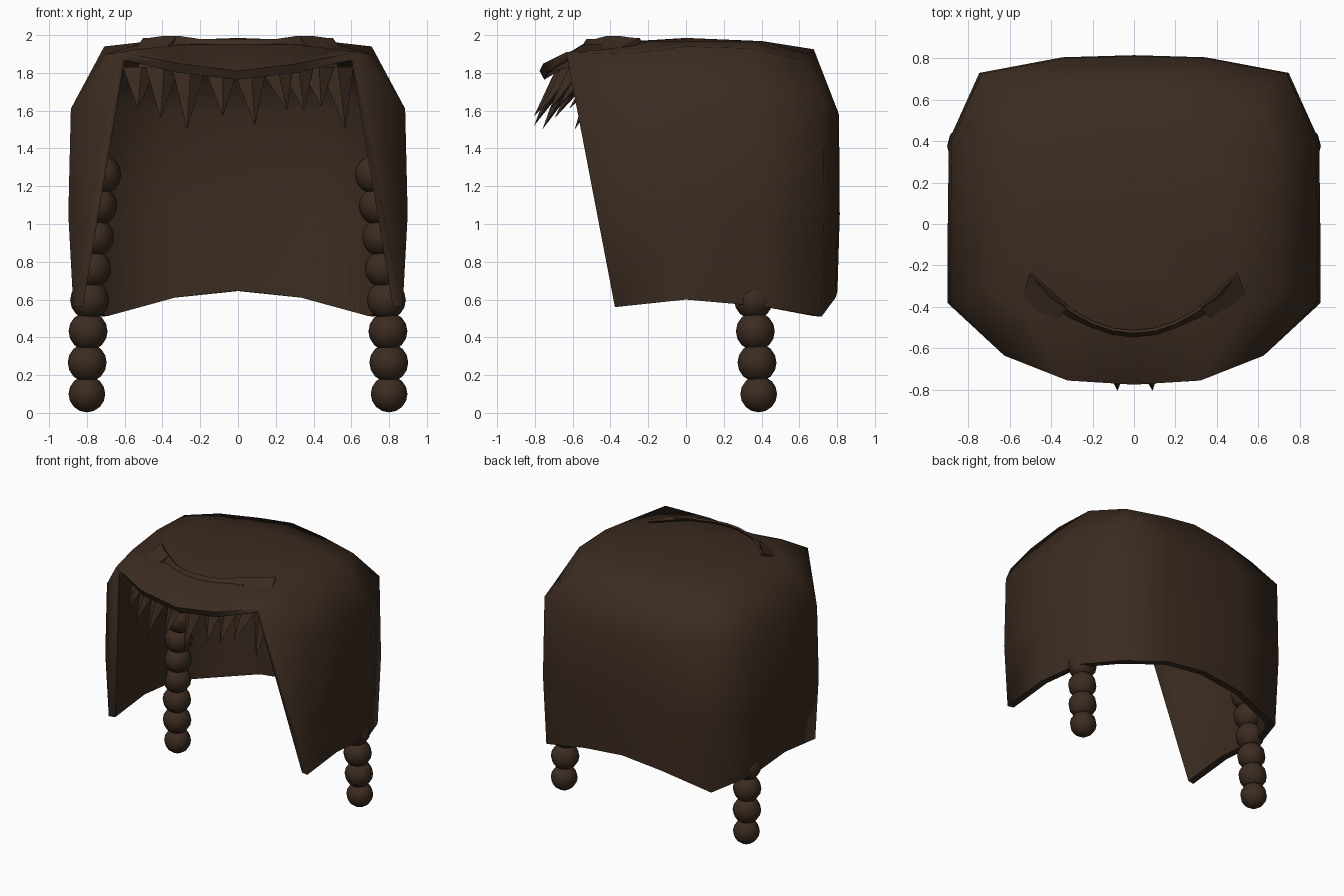
import bpy, bmesh
from mathutils import Vector

if "Cube" in bpy.data.objects:
    bpy.data.objects.remove(bpy.data.objects["Cube"])

brown = bpy.data.materials.new("dark brown hair")
brown.use_nodes = True
colour = (0.045, 0.025, 0.015, 1)
brown.diffuse_color = colour
bsdf = brown.node_tree.nodes["Principled BSDF"]
bsdf.inputs["Base Color"].default_value = colour
bsdf.inputs["Roughness"].default_value = 0.8


def finish(bm, name, mods=(), angle=1.0):
    """Turn a bmesh into an object, apply its modifiers and shade it."""
    mesh = bpy.data.meshes.new(name)
    bm.to_mesh(mesh)
    bm.free()
    ob = bpy.data.objects.new(name, mesh)
    bpy.context.collection.objects.link(ob)
    mesh.materials.append(brown)
    bpy.ops.object.select_all(action='DESELECT')
    ob.select_set(True)
    bpy.context.view_layer.objects.active = ob
    for kind, props in mods:
        mod = ob.modifiers.new(kind.title(), kind)
        for key, value in props.items():
            setattr(mod, key, value)
        bpy.ops.object.modifier_apply(modifier=mod.name)
    bpy.ops.object.shade_smooth_by_angle(angle=angle)
    return ob


# Hair shell: columns run from the lower edge to the crown, on the left half
bm = bmesh.new()
vert = lambda x, y, z: bm.verts.new((x, y, z))
columns = []
for rim, crown in [((0, -.775, 1.81), (0, -.55, 1.95)),
                   ((.32, -.755, 1.85), (.28, -.53, 1.95)),
                   ((.625, -.635, 1.91), (.53, -.42, 1.925))]:
    x, y, z = crown
    columns.append([vert(*rim), vert(*crown), vert(x * .55, y * .5, 1.968)])
for x, y, low, shoulder, top in [(.885, -.38, .56, 1.61, 1.9),
                                 (.885, 0, .6, 1.61, 1.94),
                                 (.88, .4, .565, 1.62, 1.93),
                                 (.735, .725, .51, 1.68, 1.87),
                                 (.34, .8, .61, 1.6, 1.895),
                                 (0, .81, .645, 1.58, 1.925)]:
    columns.append([vert(x * .985, y * .99, low), vert(x * 1.015, y * 1.005, 1.05),
                    vert(x, y, shoulder), vert(x * .8, y * .835, top),
                    vert(x * .52, y * .5, 1.968)])
apex = vert(0, 0, 1.985)
for a, b in zip(columns, columns[1:]):
    n = min(len(a), len(b))
    ua, ub = a[-n:], b[-n:]
    for i in range(n - 1):
        bm.faces.new((ua[i], ub[i], ub[i + 1], ua[i + 1]))
    bm.faces.new((ua[-1], ub[-1], apex))
# front flap fanning from the brim corner down to the lower front corner
corner, side = columns[2][0], columns[3]
for i in range(2):
    bm.faces.new((corner, side[i], side[i + 1]))
bm.normal_update()
finish(bm, "hair_shell",
       [('MIRROR', dict(use_clip=True)),
        ('SOLIDIFY', dict(thickness=.052, offset=-1, use_even_offset=False))], 1.2)


# Fringe: a curved band through the roof with pointed locks below the brim
def arc(x, front, depth):
    return front + depth * (x / .5) ** 2


bm = bmesh.new()
rows = []
for i in range(-5, 6):
    x = i * .1
    lift = 1.975 + (.015 if abs(i) in (3, 4) else 0)
    rows.append((bm.verts.new((x, arc(x, -.52, .28), lift)),
                 bm.verts.new((x * 1.06, arc(x, -.64, .22), 1.79))))
for (a, b), (c, d) in zip(rows, rows[1:]):
    bm.faces.new((a, b, d, c))
finish(bm, "fringe_band", [('SOLIDIFY', dict(thickness=.016, offset=0))], .5)

bm = bmesh.new()
for root, tip, z in [(-.52, -.53, 1.61), (-.4, -.41, 1.56), (-.26, -.27, 1.5),
                     (-.09, -.08, 1.57), (.06, .09, 1.52), (.2, .26, 1.6),
                     (.31, .35, 1.6), (.42, .44, 1.62), (.52, .57, 1.5)]:
    y = arc(root, -.61, .18)
    base = [bm.verts.new((root + dx, y + dy, 1.83))
            for dx, dy in ((-.09, 0), (.01, -.08), (.09, 0), (0, .05))]
    point = bm.verts.new((tip, arc(tip, -.81, .17), z))
    bm.faces.new(base)
    for i in range(4):
        bm.faces.new((base[i], base[(i + 1) % 4], point))
bmesh.ops.recalc_face_normals(bm, faces=bm.faces)
finish(bm, "fringe_locks", angle=.3)

# Flared end locks poking out of the roof
bm = bmesh.new()
for s in (-1, 1):
    pts = [(.5, -.24, 1.975), (.32, -.4, 1.985), (.38, -.47, 1.92), (.57, -.45, 1.87)]
    bm.faces.new([bm.verts.new((s * x, y, z)) for x, y, z in pts][::s])
bmesh.ops.recalc_face_normals(bm, faces=bm.faces)
finish(bm, "fringe_end_locks", [('SOLIDIFY', dict(thickness=.02, offset=0))], .3)

# Braids: a string of beads hanging inside each side
for s, name in ((1, "left_braid"), (-1, "right_braid")):
    bm = bmesh.new()
    for i in range(8):
        made = bmesh.ops.create_uvsphere(bm, u_segments=12, v_segments=8,
                                         radius=.097 if i == 0 else .103)
        offset = Vector((s * (.8 - .0016 * i * i), .385 - .009 * i, .1 + .166 * i))
        bmesh.ops.translate(bm, verts=made["verts"], vec=offset)
    finish(bm, name, angle=1.0)
